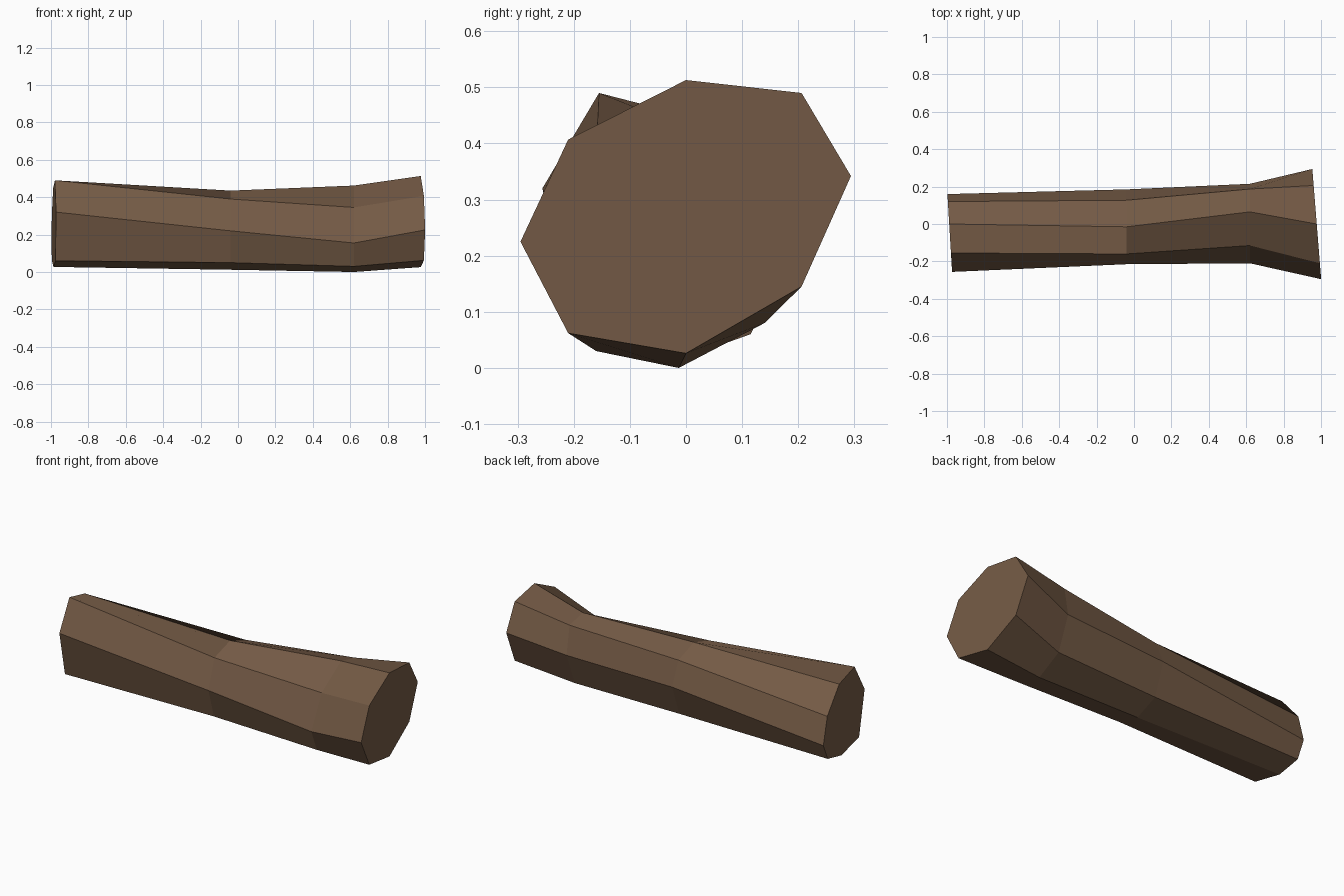
import bpy, bmesh

if "Cube" in bpy.data.objects:
    bpy.data.objects.remove(bpy.data.objects["Cube"])

# Eight-sided log: four irregular rings of (y, z), starting at the top
# and going round through +y; each ring has its own x and end-cut slant.
rings = [
    # left end
    (-0.988, -0.06, [(0, .45), (.12, .31), (.16, .155), (.115, .06),
                     (-.02, .027), (-.20, .06), (-.256, .32), (-.155, .49)]),
    # middle
    (-0.04, 0.0, [(-.015, .435), (.127, .385), (.185, .25), (.12, .07),
                  (-.02, .012), (-.165, .05), (-.215, .22), (-.16, .39)]),
    # narrow neck
    (0.62, 0.0, [(.065, .462), (.187, .435), (.215, .27), (.14, .08),
                 (-.013, .0), (-.16, .03), (-.21, .155), (-.115, .345)]),
    # flared right end
    (0.977, -0.08, [(0, .513), (.206, .49), (.294, .342), (.206, .145),
                    (0, .026), (-.21, .062), (-.295, .225), (-.21, .407)]),
]

bark = bpy.data.materials.new("brown_wood")
bark.diffuse_color = (0.175, 0.103, 0.06, 1)
bark.use_nodes = True
bark.node_tree.nodes["Principled BSDF"].inputs["Base Color"].default_value = bark.diffuse_color

bm = bmesh.new()
loops = [[bm.verts.new((x + slant * y, y, z)) for y, z in pts]
         for x, slant, pts in rings]

# Sides
for a, b in zip(loops, loops[1:]):
    for i in range(8):
        j = (i + 1) % 8
        bm.faces.new((a[i], a[j], b[j], b[i]))

# Cut ends
bm.faces.new(loops[0])
bm.faces.new(loops[-1])
bmesh.ops.recalc_face_normals(bm, faces=bm.faces)

mesh = bpy.data.meshes.new("log")
bm.to_mesh(mesh)
bm.free()
mesh.materials.append(bark)
log = bpy.data.objects.new("log", mesh)
bpy.context.collection.objects.link(log)
